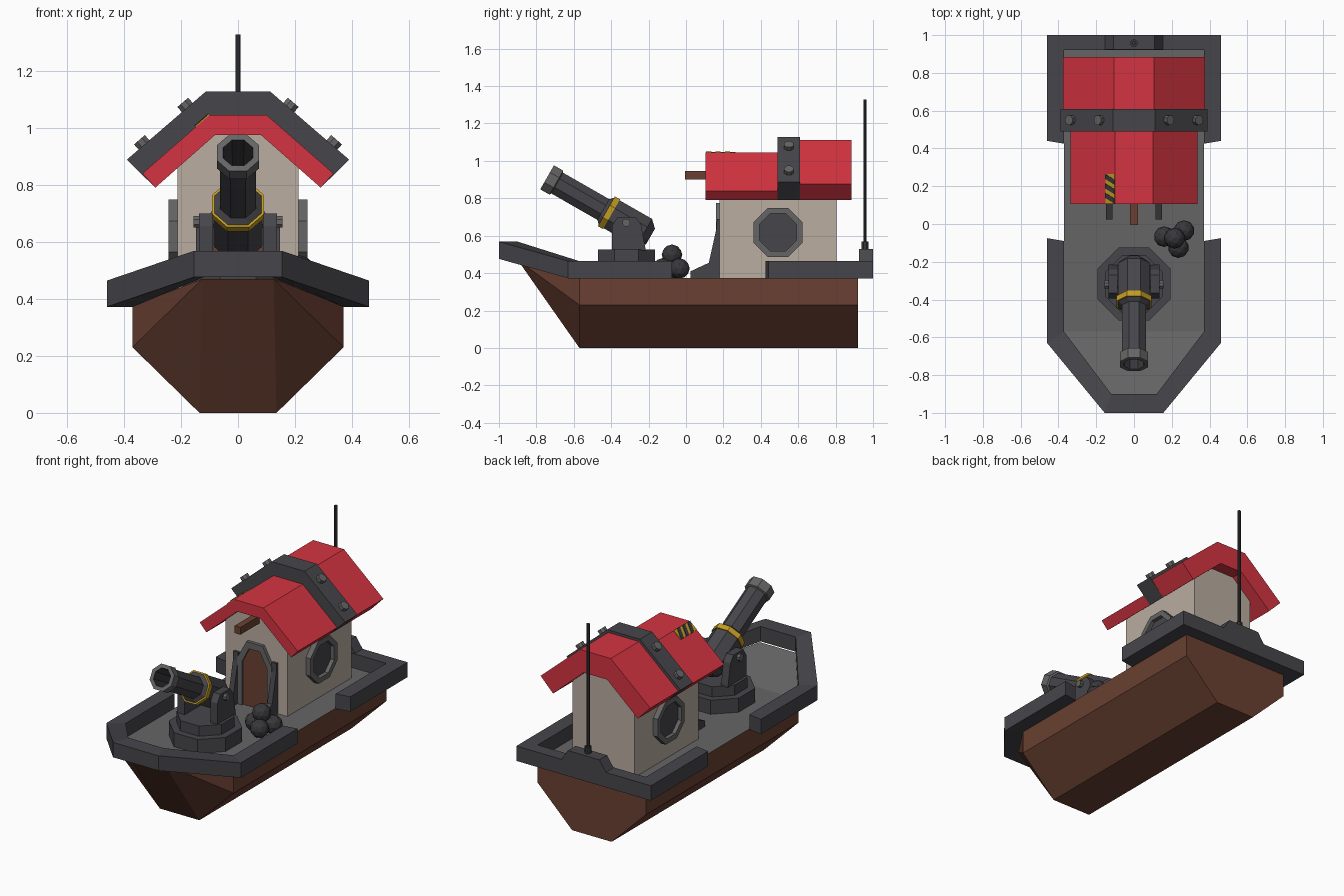
import bpy, bmesh, math
from mathutils import Vector

if "Cube" in bpy.data.objects:
    bpy.data.objects.remove(bpy.data.objects["Cube"])


def material(name, rgb):
    m = bpy.data.materials.new(name)
    lin = [((c / 255 + 0.055) / 1.055) ** 2.4 for c in rgb]
    m.diffuse_color = (*lin, 1)
    m.use_nodes = True
    m.node_tree.nodes["Principled BSDF"].inputs["Base Color"].default_value = m.diffuse_color
    return m


BROWN = material("hull_brown", (106, 64, 50))
DARK = material("dark_grey", (70, 70, 75))
GREY = material("mid_grey", (101, 101, 101))
RED = material("roof_red", (212, 52, 65))
BEIGE = material("wall_beige", (186, 173, 160))
YELLOW = material("warning_yellow", (196, 156, 34))
BLACK = material("iron_black", (56, 56, 60))


def finish(name, bm, mats):
    bmesh.ops.remove_doubles(bm, verts=bm.verts[:], dist=0.0005)
    bmesh.ops.recalc_face_normals(bm, faces=bm.faces[:])
    me = bpy.data.meshes.new(name)
    bm.to_mesh(me)
    bm.free()
    for m in mats:
        me.materials.append(m)
    ob = bpy.data.objects.new(name, me)
    bpy.context.collection.objects.link(ob)
    return ob


def loft(name, rings, mat, seg_mats=None, end_mat=None):
    """Skin a list of point rings and cap both ends; optional colour per segment and end cap."""
    mats = [mat]

    def idx(m):
        m = m or mat
        if m not in mats:
            mats.append(m)
        return mats.index(m)
    bm = bmesh.new()
    vs = [[bm.verts.new(p) for p in r] for r in rings]
    n = len(rings[0])
    for i in range(len(vs) - 1):
        for j in range(n):
            k = (j + 1) % n
            f = bm.faces.new((vs[i][j], vs[i][k], vs[i + 1][k], vs[i + 1][j]))
            f.material_index = idx(seg_mats[i] if seg_mats else mat)
    bm.faces.new(vs[0])
    bm.faces.new(vs[-1]).material_index = idx(end_mat)
    return finish(name, bm, mats)


def ring(c, axis, r, n=8):
    q = Vector(axis).to_track_quat('Z', 'Y')
    a = [2 * math.pi * (i + 0.5) / n for i in range(n)]
    return [Vector(c) + q @ Vector((r * math.cos(t), r * math.sin(t), 0)) for t in a]


def rod(name, a, b, r, mat, n=8):
    d = Vector(b) - Vector(a)
    return loft(name, [ring(a, d, r, n), ring(b, d, r, n)], mat)


def xz(pts, y):
    return [(x, y, z) for x, z in pts]


def mirrored(half):
    return half + [(-x, z) for x, z in reversed(half)]


def box(name, x0, x1, y0, y1, z0, z1, mat):
    return loft(name, [[(x0, y, z0), (x1, y, z0), (x1, y, z1), (x0, y, z1)] for y in (y0, y1)], mat)


# Hull with grey deck on the upward faces
sec = mirrored([(0.37, 0.375), (0.37, 0.23), (0.135, 0)])
bow = mirrored([(0.125, 0.47)] * 3)
bm = bmesh.new()
rows = [[bm.verts.new(p) for p in xz(s, y)] for s, y in ((sec, 0.92), (sec, -0.57), (bow, -0.9))]
for a, b in zip(rows, rows[1:]):
    for j in range(6):
        k = (j + 1) % 6
        bm.faces.new((a[j], a[k], b[k], b[j]))
bm.faces.new(rows[0])
hull = finish("hull", bm, [BROWN, GREY])
for p in hull.data.polygons:
    if abs(p.normal.z) > 0.7 and p.center.z > 0.3:
        p.material_index = 1


# Rails: (outer x, outer y, inner x, inner y, base z) stations, mirrored to the other side
def rail(name, st):
    full = st + [(-a, b, -c, d, z) for a, b, c, d, z in reversed(st)]
    h = 0.092
    return loft(name, [[(a, b, z), (a, b, z + h), (c, d, z + h), (c, d, z)]
                       for a, b, c, d, z in full], DARK)


rail("front_rail", [(0.46, -0.075, 0.37, -0.09, 0.372), (0.46, -0.63, 0.37, -0.57, 0.372),
                    (0.155, -1, 0.12, -0.9, 0.476)])
rail("rear_rail", [(0.46, 0.44, 0.37, 0.425, 0.372), (0.46, 1, 0.37, 0.92, 0.372)])

# Stern block and mast
blk = mirrored([(0.155, 0.46), (0.108, 0.53)])
loft("stern_block", [xz(blk, 0.925), xz(blk, 1.0)], DARK)
rod("mast_base", (0, 0.957, 0.525), (0, 0.957, 0.57), 0.02, BLACK)
rod("mast", (0, 0.957, 0.56), (0, 0.957, 1.327), 0.01, BLACK)

# Cabin walls
wall = mirrored([(0.212, 0.372), (0.212, 0.862), (0.08, 0.978)])
loft("cabin", [xz(wall, 0.18), xz(wall, 0.805)], BEIGE)


# Roof sections share the underside and differ in thickness
def roof(name, y0, y1, top, edge, mat):
    p = mirrored([top, edge, (0.29, 0.79), (0.08, 0.975)][::-1])
    order = [(0.08, 0.975), (0.29, 0.79), edge, top]
    p = order + [(-x, z) for x, z in reversed(order)]
    return loft(name, [xz(p, y0), xz(p, y1)], mat)


roof("front_roof", 0.105, 0.49, (0.1, 1.045), (0.335, 0.84), RED)
roof("rear_roof", 0.61, 0.885, (0.105, 1.112), (0.375, 0.877), RED)
roof("roof_band", 0.49, 0.61, (0.112, 1.128), (0.39, 0.888), DARK)

# Bolts on the roof band
for s in (-1, 1):
    n = Vector((s * 0.653, 0, 0.757))
    for x in (0.178, 0.33):
        c = Vector((s * x, 0.55, 1.128 - (x - 0.112) * 0.863))
        rod("roof_bolt", c - n * 0.01, c + n * 0.024, 0.027, GREY)

# Warning stripe plate on the left front roof slope
d, n = Vector((-0.753, 0, -0.657)), Vector((-0.657, 0, 0.754))
o = Vector((-0.1, 0, 1.045))


def plate(name, pts, h, mat):
    base = [o + d * s + Vector((0, y, 0)) for s, y in pts]
    loft(name, [base, [p + n * h for p in base]], mat)


plate("stripe_plate", [(0, 0.108), (0.064, 0.108), (0.064, 0.265), (0, 0.265)], 0.004, YELLOW)
for y in (0.108, 0.158, 0.208):
    plate("dark_stripe", [(0, y), (0.064, y + 0.03), (0.064, y + 0.056), (0, y + 0.026)], 0.007, BLACK)

# Beam over the door
box("door_beam", -0.02, 0.02, -0.005, 0.2, 0.9, 0.945, BROWN)

# Door with arched frame
out = mirrored([(0.118, 0.372), (0.118, 0.66), (0.055, 0.775)])
inn = mirrored([(0.085, 0.372), (0.085, 0.645), (0.038, 0.735)])
loft("door", [xz(out, 0.185), xz(out, 0.16), xz(inn, 0.16), xz(inn, 0.172)], GREY, end_mat=BROWN)

for s in (-1, 1):
    # Fins beside the door
    fin = [(0.025, 0.372), (0.025, 0.41), (0.122, 0.455), (0.163, 0.64), (0.165, 0.69),
           (0.185, 0.69), (0.185, 0.372)]
    loft("door_fin", [[(s * x, y, z) for y, z in fin] for x in (0.115, 0.148)], DARK)
    # Octagonal side windows
    loft("window", [ring((s * x, 0.492, 0.618), (s, 0, 0), r) for x, r in
                    ((0.205, 0.142), (0.244, 0.142), (0.244, 0.108), (0.22, 0.108))], GREY, end_mat=DARK)
    # Cannon yoke arms and pivots
    arm = [(-0.395, 0.52), (-0.395, 0.655), (-0.365, 0.7), (-0.27, 0.7), (-0.24, 0.66), (-0.215, 0.52)]
    loft("yoke_arm", [[(s * x, y, z) for y, z in arm] for x in (0.088, 0.136)], DARK)
    rod("yoke_pivot", (s * 0.07, -0.32, 0.67), (s * 0.156, -0.32, 0.67), 0.022, GREY)

# Cannon turntable
rod("turntable_base", (0, -0.318, 0.372), (0, -0.318, 0.462), 0.21, DARK)
rod("turntable_top", (0, -0.318, 0.46), (0, -0.318, 0.525), 0.166, DARK)

# Cannon barrel: distance along the axis from the pivot, and radius
axis = Vector((0, -0.868, 0.497))
pivot = Vector((0, -0.32, 0.67))
prof = [(-0.15, 0.052), (-0.11, 0.093), (0.09, 0.093), (0.09, 0.099), (0.122, 0.099),
        (0.122, 0.09), (0.14, 0.069), (0.425, 0.069), (0.43, 0.08), (0.487, 0.08), (0.487, 0.056), (0.3, 0.05)]
cols = [DARK, DARK, YELLOW, YELLOW, YELLOW, DARK, DARK, GREY, GREY, GREY, BLACK]
loft("cannon_barrel", [ring(pivot + axis * t, axis, r) for t, r in prof], DARK, cols, BLACK)

# Pile of cannonballs
for c in ((0.16, -0.067, 0.425), (0.265, -0.035, 0.425), (0.235, -0.125, 0.425), (0.215, -0.075, 0.498)):
    bm = bmesh.new()
    bmesh.ops.create_icosphere(bm, subdivisions=2, radius=0.055)
    bmesh.ops.translate(bm, verts=bm.verts[:], vec=c)
    finish("cannonball", bm, [BLACK])
